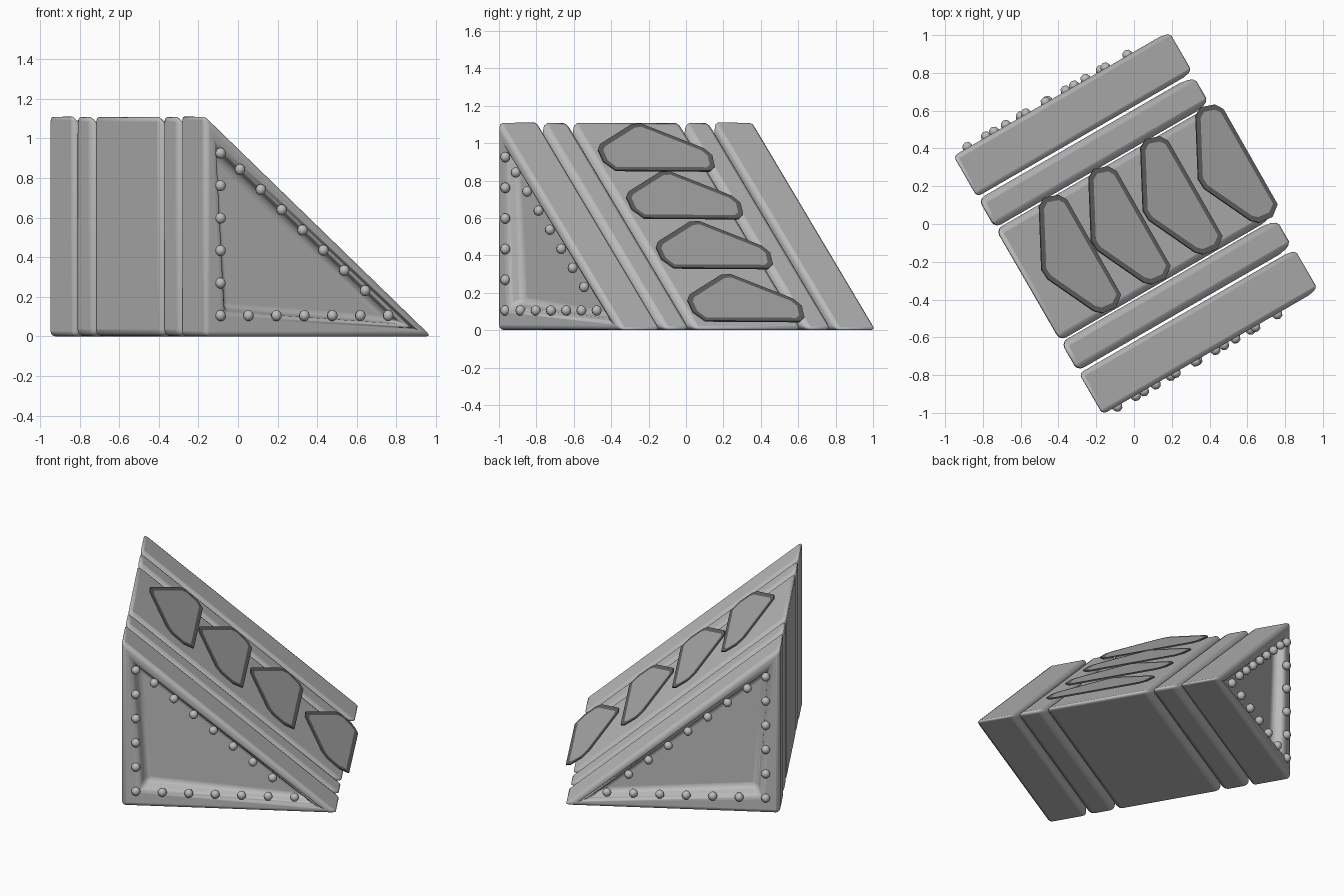
import bpy, bmesh, math
from mathutils import Vector

cube = bpy.data.objects.get("Cube")
if cube:
    bpy.data.objects.remove(cube, do_unlink=True)

TURN = math.radians(30)
BACK, TIP, HEIGHT = -0.648, 0.684, 1.12
SLOPE = HEIGHT / (TIP - BACK)


def material(name, v):
    m = bpy.data.materials.new(name)
    m.use_nodes = True
    col = (v, v, v, 1)
    m.diffuse_color = col
    m.node_tree.nodes["Principled BSDF"].inputs["Base Color"].default_value = col
    return m


body_grey = material("light grey", 0.50)
panel_grey = material("mid grey", 0.41)
border_grey = material("dark grey", 0.13)


def finish(bm, name, mats):
    bmesh.ops.recalc_face_normals(bm, faces=bm.faces)
    mesh = bpy.data.meshes.new(name)
    bm.to_mesh(mesh)
    bm.free()
    for m in mats:
        mesh.materials.append(m)
    obj = bpy.data.objects.new(name, mesh)
    bpy.context.collection.objects.link(obj)
    obj.rotation_euler.z = TURN
    return obj


def smooth(obj, angle):
    bpy.ops.object.select_all(action='DESELECT')
    obj.select_set(True)
    bpy.context.view_layer.objects.active = obj
    bpy.ops.object.shade_smooth_by_angle(angle=math.radians(angle))


def wedge(name, v0, v1, recess=0):
    """Triangular slab between two widths; recess = side that gets a sunken panel."""
    bm = bmesh.new()
    profile = [(BACK, 0), (TIP, 0), (BACK, HEIGHT)]
    face = bm.faces.new([bm.verts.new((u, v0, z)) for u, z in profile])
    ext = bmesh.ops.extrude_face_region(bm, geom=[face], use_keep_orig=True)
    bmesh.ops.translate(bm, vec=(0, v1 - v0, 0),
                        verts=[g for g in ext["geom"] if isinstance(g, bmesh.types.BMVert)])
    bmesh.ops.recalc_face_normals(bm, faces=bm.faces)
    if recess:
        bm.normal_update()
        end = [f for f in bm.faces if f.normal.y * recess > 0.9]
        bmesh.ops.inset_individual(bm, faces=end, thickness=0.165)
        bmesh.ops.inset_individual(bm, faces=end, thickness=0.045, depth=-0.08)
    obj = finish(bm, name, [body_grey])
    bev = obj.modifiers.new("rounded_edges", 'BEVEL')
    bev.width, bev.segments, bev.limit_method = 0.036, 3, 'ANGLE'
    smooth(obj, 40)


# Slabs of the ramp
wedge("middle_slab", -0.34, 0.34)
for side, label in ((-1, "front"), (1, "rear")):
    wedge(label + "_strip", *sorted((side * 0.35, side * 0.525)))
    wedge(label + "_outer_slab", *sorted((side * 0.54, side * 0.79)), recess=side)

# Rivets around each triangular end
spots = [(-0.56 + 0.163 * i, 0.105) for i in range(7)]
spots += [(-0.56, 0.105 + 0.164 * i) for i in range(1, 6)]
spots += [(-0.447 + 0.1217 * i, 0.843 - 0.102 * i) for i in range(7)]
for side, label in ((-1, "front"), (1, "rear")):
    bm = bmesh.new()
    for u, z in spots:
        ball = bmesh.ops.create_uvsphere(bm, u_segments=8, v_segments=6, radius=0.028)
        bmesh.ops.translate(bm, verts=ball["verts"], vec=(u, side * 0.793, z))
    smooth(finish(bm, label + "_rivets", [body_grey]), 60)

# Bordered plates held just above the slope
outline = [(-0.386, 0.332), (-0.341, 0.359), (-0.269, 0.334), (-0.242, 0.29),
           (-0.246, -0.29), (-0.302, -0.334), (-0.378, -0.325), (-0.412, -0.293),
           (-0.539, -0.024), (-0.542, 0.036)]
normal = Vector((SLOPE, 0, 1)).normalized()
for i, shift in enumerate((0, 0.303, 0.62, 0.957)):
    bm = bmesh.new()
    verts = [bm.verts.new((u + shift, v, HEIGHT - SLOPE * (u + shift - BACK) + 0.074))
             for u, v in outline]
    top = bm.faces.new(verts)
    top.normal_update()
    if top.normal.z < 0:
        top.normal_flip()
    ext = bmesh.ops.extrude_face_region(bm, geom=[top], use_keep_orig=True)
    bmesh.ops.translate(bm, vec=-normal * 0.008,
                        verts=[g for g in ext["geom"] if isinstance(g, bmesh.types.BMVert)])
    bmesh.ops.recalc_face_normals(bm, faces=bm.faces)
    bm.normal_update()
    for f in bm.faces:
        f.material_index = 1
    bmesh.ops.inset_individual(bm, faces=[top], thickness=0.03)
    top.material_index = 0
    finish(bm, "slope_plate_%d" % (i + 1), [panel_grey, border_grey])
